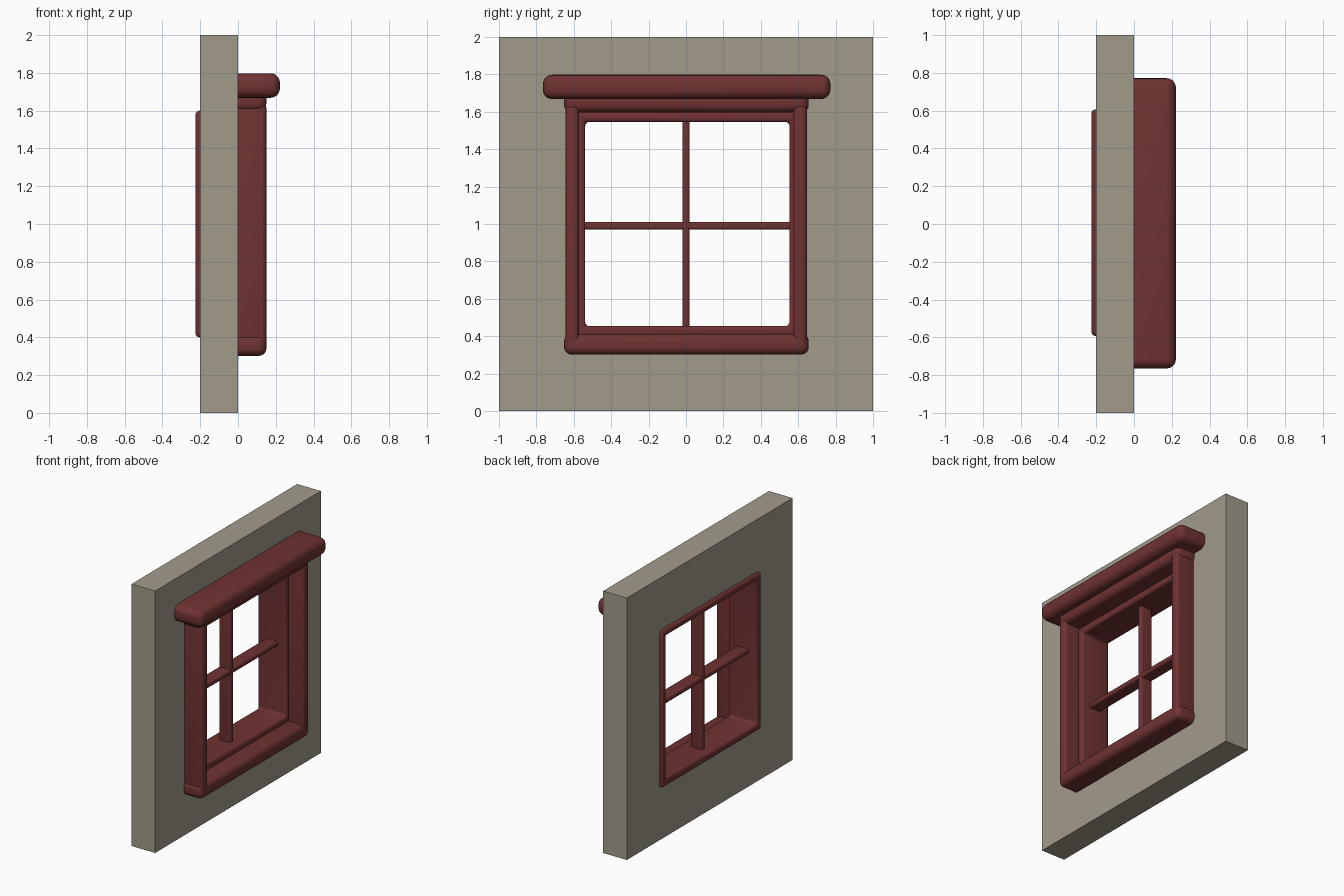
import bpy, bmesh, math

if "Cube" in bpy.data.objects:
    bpy.data.objects.remove(bpy.data.objects["Cube"])


def material(name, rgb):
    m = bpy.data.materials.new(name)
    m.diffuse_color = (*rgb, 1)
    m.use_nodes = True
    m.node_tree.nodes["Principled BSDF"].inputs["Base Color"].default_value = m.diffuse_color
    return m


RED = material("painted_wood", (0.16, 0.032, 0.032))
STONE = material("plaster", (0.36, 0.33, 0.26))


def finish(name, bm, mat, bevel=0):
    bmesh.ops.recalc_face_normals(bm, faces=bm.faces)
    me = bpy.data.meshes.new(name)
    bm.to_mesh(me)
    bm.free()
    ob = bpy.data.objects.new(name, me)
    bpy.context.collection.objects.link(ob)
    me.materials.append(mat)
    if bevel:
        mod = ob.modifiers.new("rounding", 'BEVEL')
        mod.width = bevel
        mod.segments = 5
        mod.limit_method = 'ANGLE'
        mod.angle_limit = math.radians(30)
        bpy.ops.object.select_all(action='DESELECT')
        bpy.context.view_layer.objects.active = ob
        ob.select_set(True)
        bpy.ops.object.modifier_apply(modifier=mod.name)
        bpy.ops.object.shade_smooth_by_angle(angle=math.radians(35))
    return ob


def box(name, x, y, z, bevel):
    """Rounded box from (min, max) ranges."""
    bm = bmesh.new()
    bmesh.ops.create_cube(bm, size=1)
    for v in bm.verts:
        for i, r in enumerate((x, y, z)):
            v.co[i] = r[0] if v.co[i] < 0 else r[1]
    return finish(name, bm, RED, bevel)


def ring(name, x, outer, inner, cy, mat, bevel=0):
    """Square slab centred on z = 1 with a square opening through it."""
    bm = bmesh.new()
    corners = ((-1, -1), (1, -1), (1, 1), (-1, 1))
    loops = []
    for px, h, c in ((x[0], outer, cy[0]), (x[1], outer, cy[0]),
                     (x[1], inner, cy[1]), (x[0], inner, cy[1])):
        loops.append([bm.verts.new((px, c + a * h, 1 + b * h)) for a, b in corners])
    for k in range(4):
        a, b = loops[k], loops[(k + 1) % 4]
        for i in range(4):
            j = (i + 1) % 4
            bm.faces.new((a[i], a[j], b[j], b[i]))
    return finish(name, bm, mat, bevel)


# wall and the inner window frame set into it
ring("wall", (-0.2, 0.0), 1.0, 0.575, (0, 0.007), STONE)
ring("window_frame", (-0.225, 0.025), 0.6, 0.546, (0.007, 0.007), RED, 0.022)

# crossing glazing bars
box("vertical_bar", (-0.15, -0.05), (-0.02, 0.02), (0.43, 1.57), 0.014)
box("horizontal_bar", (-0.15, -0.05), (-0.565, 0.58), (0.97, 1.01), 0.014)

# outer casing on the front of the wall
for side, y in (("left", (-0.643, -0.572)), ("right", (0.574, 0.647))):
    box(side + "_jamb", (-0.06, 0.15), y, (0.35, 1.64), 0.025)
box("sill", (-0.06, 0.15), (-0.652, 0.656), (0.302, 0.413), 0.04)
box("header", (-0.06, 0.15), (-0.652, 0.656), (1.597, 1.71), 0.04)
box("cap", (-0.06, 0.222), (-0.765, 0.772), (1.668, 1.798), 0.05)
